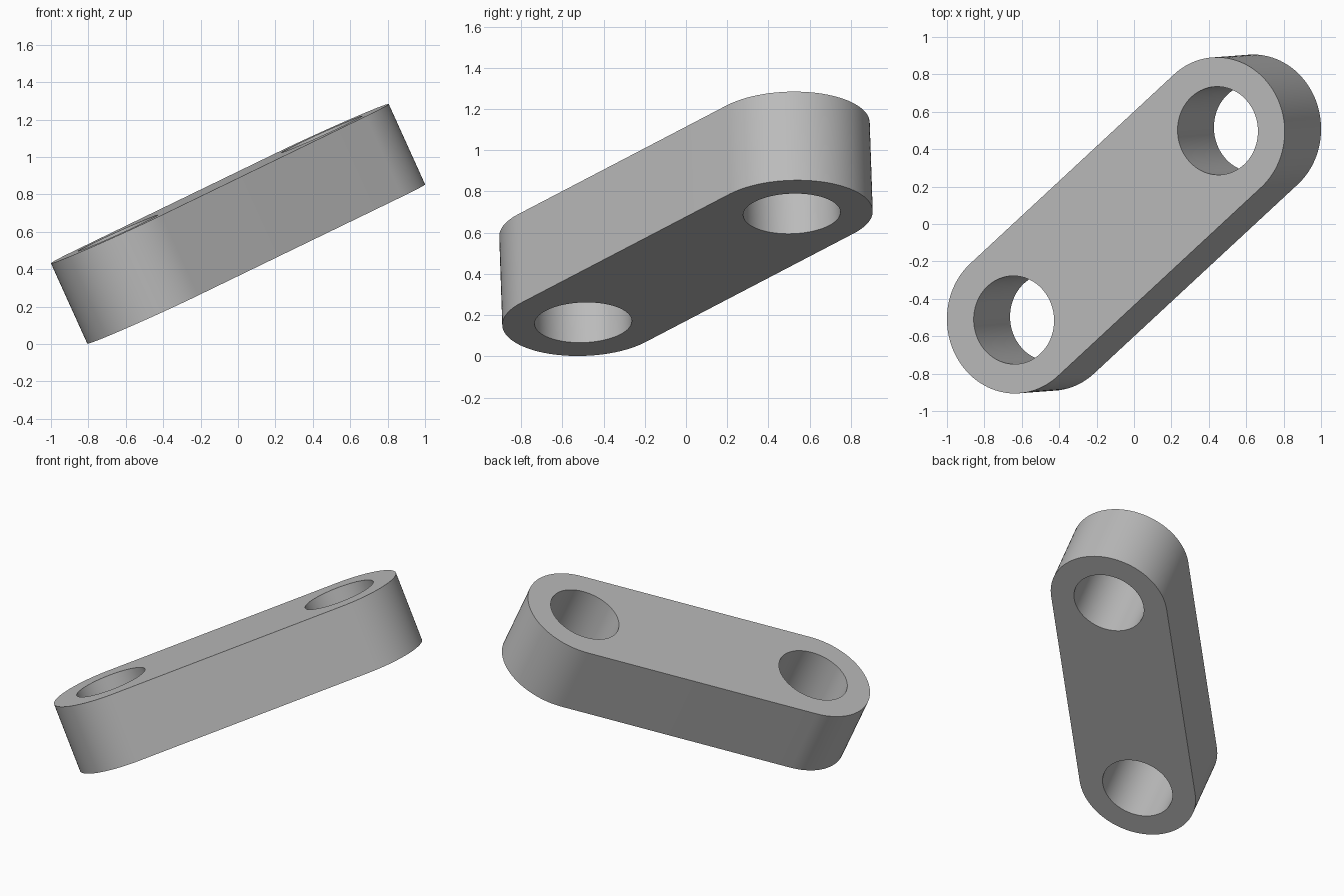
import bpy, bmesh, math
from mathutils import Vector, Matrix

cube = bpy.data.objects.get("Cube")
if cube:
    bpy.data.objects.remove(cube, do_unlink=True)

# Dimensions and orientation of the tilted link
HALF_SPAN = Vector((0.545, 0.506, 0.264))    # centre to one hole axis
AXIS = Vector((-0.413, -0.032, 0.910))       # direction of the hole axes
CENTRE = Vector((0, 0, 0.643))
THICKNESS, OUTER_R, HOLE_R = 0.472, 0.393, 0.236
STEPS = 48                                   # segments per half circle


def arc(cx, radius, start, sweep, count):
    """Points along an arc in the local xy plane."""
    return [Vector((cx + radius * math.cos(start + sweep * i / count),
                    radius * math.sin(start + sweep * i / count),
                    -THICKNESS / 2)) for i in range(count + 1)]


def add_loop(bm, points):
    verts = [bm.verts.new(p) for p in points]
    return [bm.edges.new((a, b)) for a, b in zip(verts, verts[1:] + verts[:1])]


# Profile: rounded-end outline with two round holes
half = HALF_SPAN.length
bm = bmesh.new()
edges = add_loop(bm, arc(half, OUTER_R, -math.pi / 2, math.pi, STEPS)
                 + arc(-half, OUTER_R, math.pi / 2, math.pi, STEPS))
for cx in (-half, half):
    edges += add_loop(bm, arc(cx, HOLE_R, 0, 2 * math.pi, 2 * STEPS)[:-1])
bmesh.ops.triangle_fill(bm, edges=edges, use_beauty=True, normal=(0, 0, 1))

# Extrude the profile to full thickness
result = bmesh.ops.extrude_face_region(bm, geom=bm.faces[:], use_keep_orig=True)
top = [g for g in result["geom"] if isinstance(g, bmesh.types.BMVert)]
bmesh.ops.translate(bm, verts=top, vec=(0, 0, THICKNESS))
bmesh.ops.recalc_face_normals(bm, faces=bm.faces[:])

# Tilt the link into position
x_dir = HALF_SPAN.normalized()
y_dir = AXIS.cross(x_dir).normalized()
z_dir = x_dir.cross(y_dir)
turn = Matrix((x_dir, y_dir, z_dir)).transposed().to_4x4()
bm.transform(Matrix.Translation(CENTRE) @ turn)

mesh = bpy.data.meshes.new("link_plate")
bm.to_mesh(mesh)
bm.free()
link = bpy.data.objects.new("link_plate", mesh)
bpy.context.collection.objects.link(link)

# Plain grey material
grey = bpy.data.materials.new("plain_grey")
grey.use_nodes = True
colour = (0.5, 0.5, 0.5, 1)
grey.diffuse_color = colour
grey.node_tree.nodes["Principled BSDF"].inputs["Base Color"].default_value = colour
mesh.materials.append(grey)

# Smooth curved walls, crisp rims
bpy.ops.object.select_all(action="DESELECT")
link.select_set(True)
bpy.context.view_layer.objects.active = link
bpy.ops.object.shade_smooth_by_angle(angle=math.radians(30))
